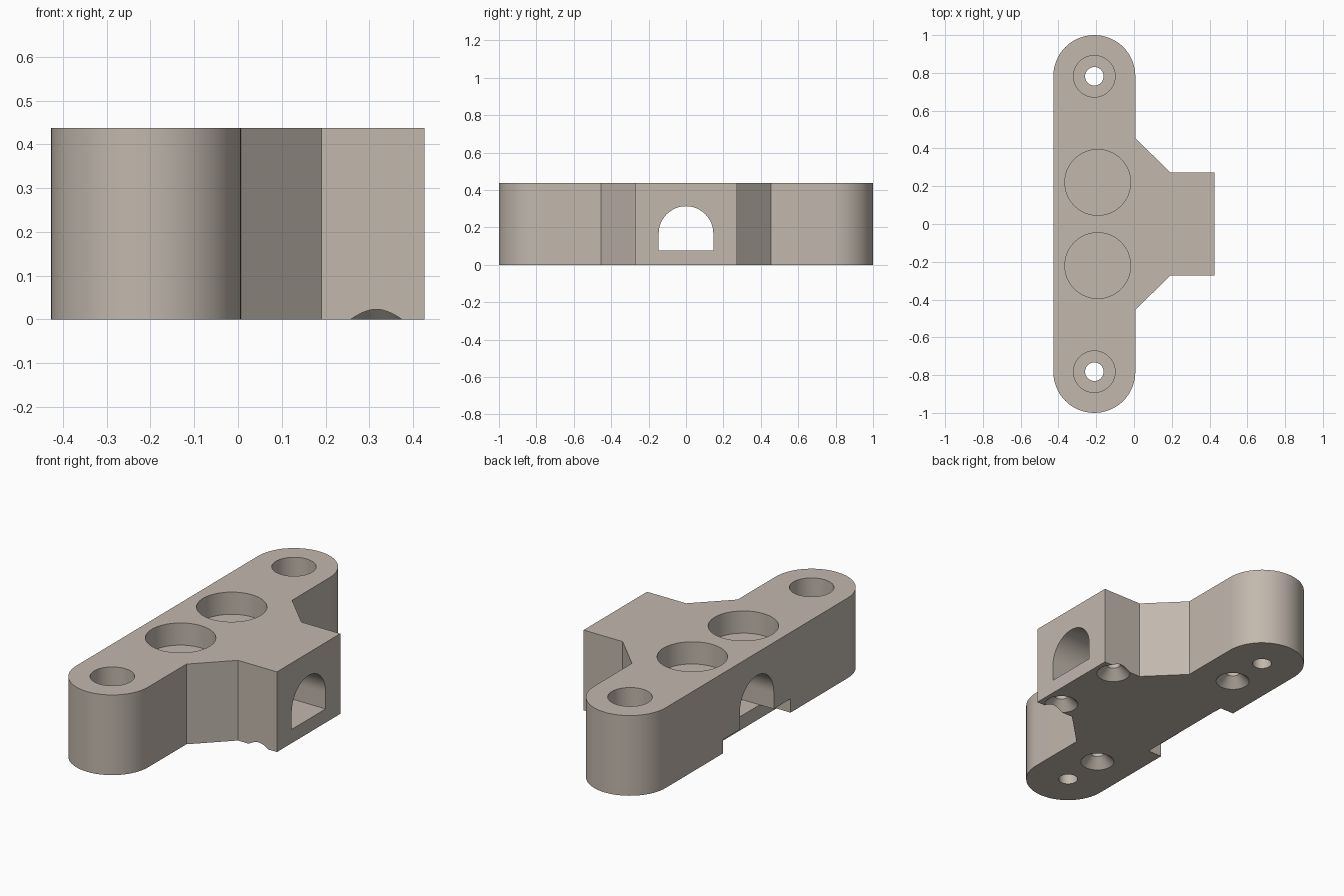
import bpy, bmesh
from math import cos, sin, pi
from mathutils import Vector

if "Cube" in bpy.data.objects:
    bpy.data.objects.remove(bpy.data.objects["Cube"])

TOP, PLATE = 0.437, 0.075
BACK, BAR_R, BAR_X, END_Y = -0.427, 0.217, -0.21, 0.783


def prism(name, points, offset):
    """Extrude a closed 3D profile along an offset."""
    bm = bmesh.new()
    face = bm.faces.new([bm.verts.new(p) for p in points])
    ext = bmesh.ops.extrude_face_region(bm, geom=[face])
    bmesh.ops.translate(bm, vec=Vector(offset),
                        verts=[v for v in ext["geom"] if isinstance(v, bmesh.types.BMVert)])
    bmesh.ops.recalc_face_normals(bm, faces=bm.faces)
    mesh = bpy.data.meshes.new(name)
    bm.to_mesh(mesh)
    bm.free()
    obj = bpy.data.objects.new(name, mesh)
    bpy.context.collection.objects.link(obj)
    return obj


def cone(x, y, z0, z1, r0, r1=None):
    bpy.ops.mesh.primitive_cone_add(vertices=64, radius1=r0, radius2=r0 if r1 is None else r1,
                                    depth=z1 - z0, location=(x, y, (z0 + z1) / 2))
    return bpy.context.object


def cut(obj, cutter):
    bpy.context.view_layer.objects.active = obj
    mod = obj.modifiers.new("cut", "BOOLEAN")
    mod.operation, mod.solver, mod.object = "DIFFERENCE", "EXACT", cutter
    bpy.ops.object.modifier_apply(modifier=mod.name)
    bpy.data.objects.remove(cutter, do_unlink=True)


def outline(notch):
    """T-shaped plan: rounded bar plus tapered neck, optional notch in the back edge."""
    half = [(0.426, 0.273), (0.191, 0.273), (0.0075, 0.455)]
    half += [(BAR_X + BAR_R * cos(a), END_Y + BAR_R * sin(a))
             for a in (pi * i / 32 for i in range(33))]
    if notch:
        half += [(BACK, 0.29), (BACK + 0.085, 0.29)]
    return half + [(x, -y) for x, y in reversed(half)]


# Main body and base plate
body = prism("main_body", [(x, y, PLATE) for x, y in outline(False)], (0, 0, TOP - PLATE))
plate = prism("base_plate", [(x, y, 0) for x, y in outline(True)], (0, 0, PLATE))

# Arched tunnel through the body
arch = [(-0.6, -0.146, 0.0), (-0.6, 0.146, 0.0)]
arch += [(-0.6, 0.146 * cos(a), 0.167 + 0.146 * sin(a)) for a in (pi * i / 32 for i in range(33))]
cut(body, prism("tunnel_cutter", arch, (1.2, 0, 0)))

for s in (-1, 1):
    # Round pockets and counterbored mounting holes
    cut(body, cone(-0.192, s * 0.22, 0.316, 0.6, 0.174))
    cut(body, cone(BAR_X, s * 0.782, 0.17, 0.6, 0.11))
    for part in (body, plate):
        cut(part, cone(BAR_X, s * 0.782, -0.1, 0.3, 0.049))
    # Countersunk screw holes from below
    for x, y in ((BAR_X, 0.546), (0.316, 0.21)):
        cut(body, cone(x, s * y, -0.1, 0.3, 0.035))
        cut(plate, cone(x, s * y, -0.1, 0.2, 0.035))
        cut(plate, cone(x, s * y, -0.01, 0.051, 0.096, 0.035))

# Warm grey finish
finish = bpy.data.materials.new("warm_grey")
finish.diffuse_color = (0.54, 0.48, 0.42, 1)
finish.use_nodes = True
finish.node_tree.nodes["Principled BSDF"].inputs["Base Color"].default_value = finish.diffuse_color

# Smooth round walls, keep edges sharp
bpy.ops.object.select_all(action="DESELECT")
for part in (body, plate):
    part.data.materials.clear()
    part.data.materials.append(finish)
    part.select_set(True)
bpy.context.view_layer.objects.active = body
bpy.ops.object.shade_smooth_by_angle()
